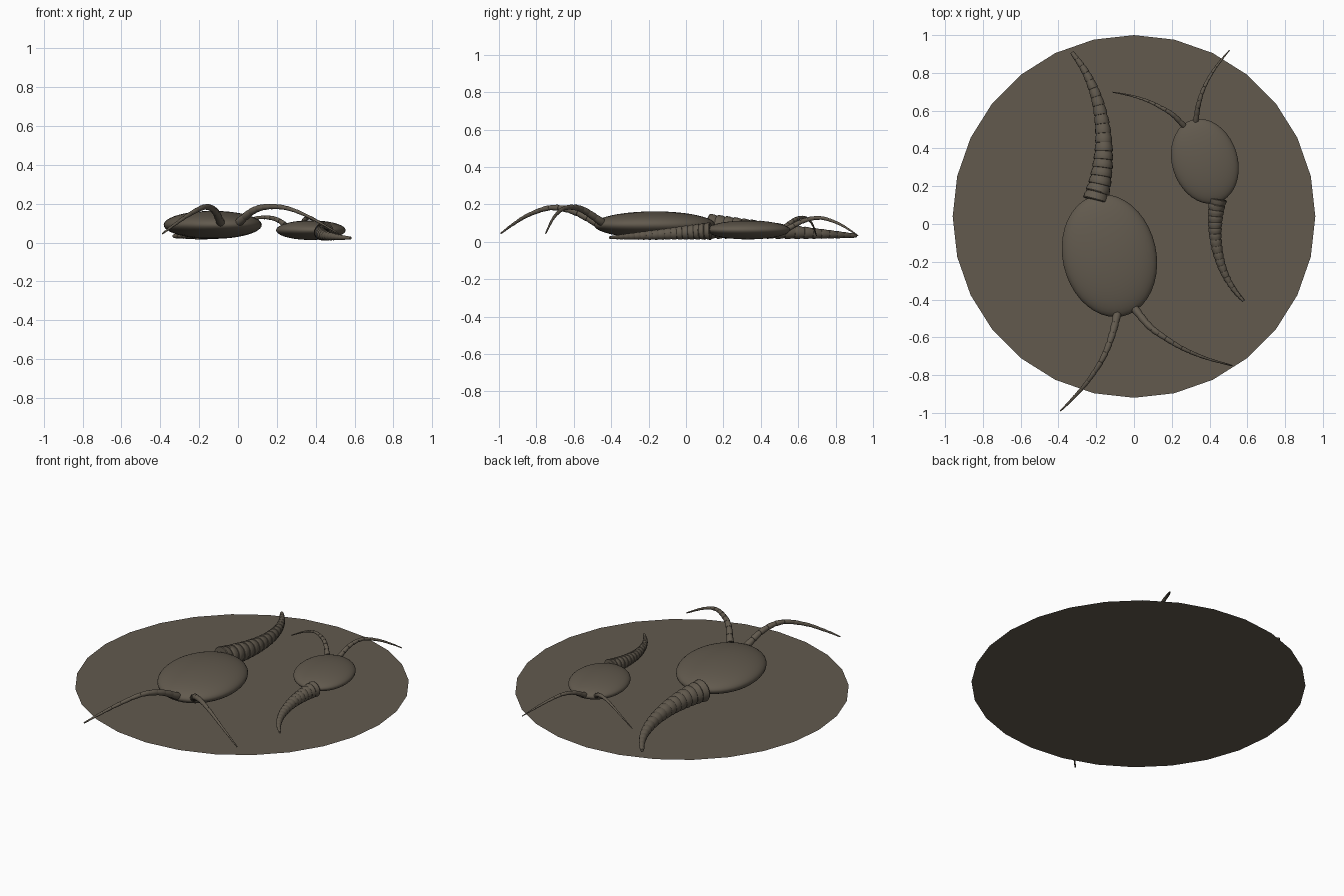
import bpy, bmesh, math
from mathutils import Matrix, Vector

cube = bpy.data.objects.get("Cube")
if cube:
    bpy.data.objects.remove(cube, do_unlink=True)

# One stone colour for everything
stone = bpy.data.materials.new("grey_brown_stone")
stone.use_nodes = True
colour = (0.122, 0.102, 0.076, 1)
stone.diffuse_color = colour
bsdf = next(n for n in stone.node_tree.nodes if n.type == 'BSDF_PRINCIPLED')
bsdf.inputs["Base Color"].default_value = colour
bsdf.inputs["Roughness"].default_value = 0.8


def finish(name, bm, matrix=None, smooth=True):
    if matrix:
        bm.transform(matrix)
    mesh = bpy.data.meshes.new(name)
    bmesh.ops.recalc_face_normals(bm, faces=bm.faces)
    bm.to_mesh(mesh)
    bm.free()
    for p in mesh.polygons:
        p.use_smooth = smooth
    if smooth:
        mesh.set_sharp_from_angle(angle=math.radians(35))
    mesh.materials.append(stone)
    obj = bpy.data.objects.new(name, mesh)
    bpy.context.collection.objects.link(obj)
    return obj


def spline(points, t):
    """Point at t (0..1) on a smooth curve through the points."""
    p = [Vector(q) for q in points]
    p = [2 * p[0] - p[1]] + p + [2 * p[-1] - p[-2]]
    f = max(0, min(t, 1)) * (len(points) - 1)
    i = min(int(f), len(points) - 2)
    f -= i
    a, b, c, d = p[i:i + 4]
    return 0.5 * (2 * b + (c - a) * f + (2 * a - 5 * b + 4 * c - d) * f ** 2
                  + (3 * b - a - 3 * c + d) * f ** 3)


def segmented_horn(name, points, r0, r1, count, step, sides, matrix):
    """Tapering round horn of overlapping ringed segments."""
    bm = bmesh.new()
    rows = []
    for i in range(count):
        for f, k in ((0.0, 1 - step * 0.4), (0.12, 1.0), (0.6, 1 - step * 0.2), (0.98, 1 - step)):
            t = (i + f) / count
            centre = spline(points, t)
            ahead = (spline(points, t + 0.01) - spline(points, t - 0.01)).normalized()
            side = ahead.cross(Vector((0, 0, 1))).normalized()
            up = side.cross(ahead)
            r = (r0 + (r1 - r0) * t) * k
            rows.append([bm.verts.new(centre + r * (side * math.cos(a) + up * math.sin(a)))
                         for a in (math.tau * s / sides for s in range(sides))])
    for low, high in zip(rows, rows[1:]):
        for s in range(sides):
            n = (s + 1) % sides
            bm.faces.new((low[s], low[n], high[n], high[s]))
    bm.faces.new(rows[0])
    bm.faces.new(rows[-1])
    return finish(name, bm, matrix)


# Paths in the large creature's place
tail = [(-.205, .125, .083), (-.18, .22, .077), (-.165, .32, .07), (-.16, .42, .063),
        (-.168, .53, .055), (-.19, .64, .048), (-.225, .74, .042), (-.272, .83, .037),
        (-.33, .91, .033)]
feelers = {
    "right": [(-.088, -.475, .1), (-.12, -.6, .163), (-.17, -.72, .183),
              (-.25, -.84, .145), (-.33, -.93, .09), (-.39, -.99, .045)],
    "left": [(.005, -.45, .105), (.08, -.54, .165), (.16, -.6, .185),
             (.26, -.66, .175), (.38, -.71, .125), (.52, -.75, .045)],
}


def creature(prefix, matrix):
    # Flattened oval shell
    bm = bmesh.new()
    bmesh.ops.create_uvsphere(bm, u_segments=40, v_segments=24, radius=1)
    place = (Matrix.Translation((-.13, -.168, .091)) @ Matrix.Rotation(math.radians(12.8), 4, 'Z')
             @ Matrix.Diagonal((.248, .328, .072, 1)))
    finish(prefix + "_body", bm, matrix @ place)
    segmented_horn(prefix + "_tail", tail, .068, .011, 18, .12, 20, matrix)
    for side, path in feelers.items():
        segmented_horn(f"{prefix}_{side}_antenna", path, .022, .004, 12, .14, 12, matrix)


# Flat round ground slab
bm = bmesh.new()
bmesh.ops.create_circle(bm, cap_ends=True, segments=28, radius=.96)
ground = finish("base_disc", bm, Matrix.Translation((0, .04, 0)), smooth=False)
if ground.data.polygons[0].normal.z < 0:
    ground.data.flip_normals()

# Large creature, and a smaller one facing the other way
creature("large", Matrix.Identity(4))
creature("small", Matrix.Translation((.375, .332, 0)) @ Matrix.Rotation(math.radians(185), 4, 'Z')
         @ Matrix.Scale(.7, 4) @ Matrix.Translation((.13, .168, 0)))
